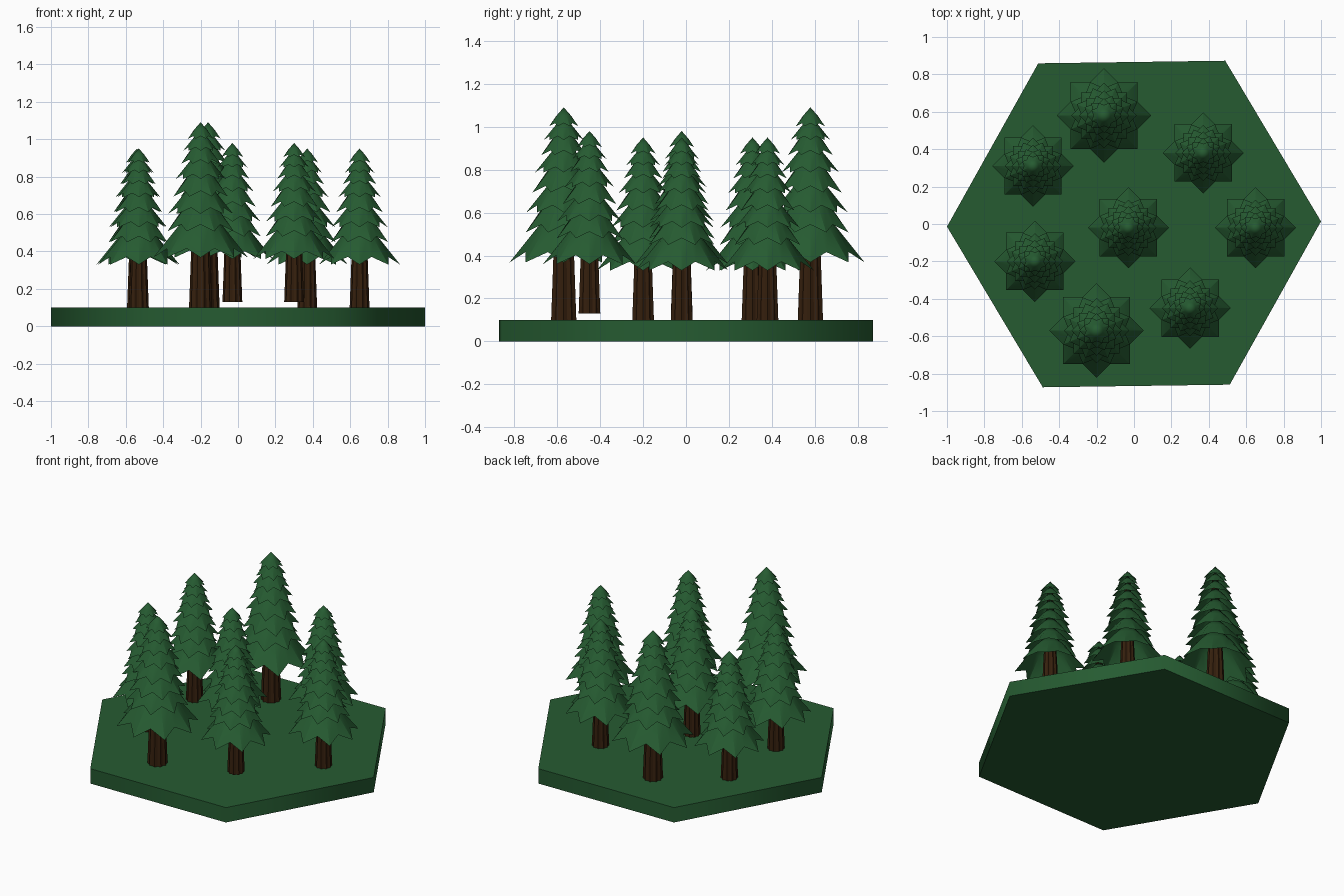
import bpy
import bmesh
import math

cube = bpy.data.objects.get("Cube")
if cube:
    bpy.data.objects.remove(cube, do_unlink=True)


def make_material(name, color):
    mat = bpy.data.materials.new(name)
    mat.use_nodes = True
    mat.diffuse_color = color
    mat.node_tree.nodes["Principled BSDF"].inputs["Base Color"].default_value = color
    return mat


GREEN = make_material("forest_green", (0.019, 0.105, 0.031, 1))
BROWN = make_material("bark_brown", (0.036, 0.014, 0.004, 1))


def add_ring(bm, count, turn, shape):
    """Ring of vertices; shape(i) gives the radius and height of each one."""
    verts = []
    for i in range(count):
        a = math.tau * i / count + turn
        r, z = shape(i)
        verts.append(bm.verts.new((r * math.cos(a), r * math.sin(a), z)))
    return verts


def bridge(bm, low, high):
    n = len(low)
    for i in range(n):
        j = (i + 1) % n
        bm.faces.new((low[i], low[j], high[j], high[i]))


def fan(bm, ring, tip):
    for i, v in enumerate(ring):
        bm.faces.new((v, ring[(i + 1) % len(ring)], tip))


def finish_mesh(bm, name, mat, angle):
    mesh = bpy.data.meshes.new(name)
    bm.to_mesh(mesh)
    bm.free()
    mesh.materials.append(mat)
    obj = bpy.data.objects.new(name, mesh)
    bpy.context.collection.objects.link(obj)
    bpy.ops.object.select_all(action="DESELECT")
    obj.select_set(True)
    bpy.context.view_layer.objects.active = obj
    bpy.ops.object.shade_smooth_by_angle(angle=math.radians(angle))
    return obj


# Hexagonal ground slab
bm = bmesh.new()
turn = math.radians(0.8)
bottom = add_ring(bm, 6, turn, lambda i: (1, 0))
top = add_ring(bm, 6, turn, lambda i: (1, 0.1))
bridge(bm, bottom, top)
bm.faces.new(top)
bm.faces.new(bottom[::-1])
finish_mesh(bm, "ground", GREEN, 62)

# Ridged, tapering trunk
bm = bmesh.new()
rings = [add_ring(bm, 20, 0, lambda i: (r * (0.86 if i % 2 else 1), z))
         for r, z in ((0.053, 0), (0.043, 0.27), (0.015, 0.8))]
bridge(bm, rings[0], rings[1])
bridge(bm, rings[1], rings[2])
bm.faces.new(rings[0][::-1])
bm.faces.new(rings[2])
trunk = finish_mesh(bm, "trunk", BROWN, 20)

# Stacked star-shaped skirts of needles: tip radius and tip height
TIERS = ((0.217, 0.23), (0.165, 0.35), (0.15, 0.43), (0.135, 0.51),
         (0.115, 0.59), (0.097, 0.66), (0.08, 0.72), (0.063, 0.775))
bm = bmesh.new()
for k, (r, z) in enumerate(TIERS):
    turn = (k % 2) * math.pi / 8
    hem = add_ring(bm, 16, turn,
                   lambda i: (0.765 * r, z + 0.19 * r) if i % 2 else (r, z))
    waist = add_ring(bm, 16, turn, lambda i: (0.48 * r, z + 0.65 * r))
    bridge(bm, hem, waist)
    fan(bm, waist, bm.verts.new((0, 0, z + 1.2 * r)))
foliage = finish_mesh(bm, "foliage", GREEN, 30)

# Trees: x, y, base height, scale
TREES = ((-0.16, 0.58, 0.1, 1.165), (-0.2, -0.57, 0.1, 1.165),
         (-0.54, 0.31, 0.1, 1), (-0.53, -0.2, 0.1, 1),
         (0.37, 0.38, 0.1, 1), (0.65, -0.02, 0.1, 1),
         (-0.03, -0.02, 0.13, 1), (0.3, -0.45, 0.13, 1))
for n, (x, y, z, s) in enumerate(TREES):
    for part in (trunk, foliage):
        obj = part
        if n:
            obj = bpy.data.objects.new(f"{part.name}_{n + 1}", part.data)
            bpy.context.collection.objects.link(obj)
        obj.location = (x, y, z)
        obj.scale = (s, s, s)
